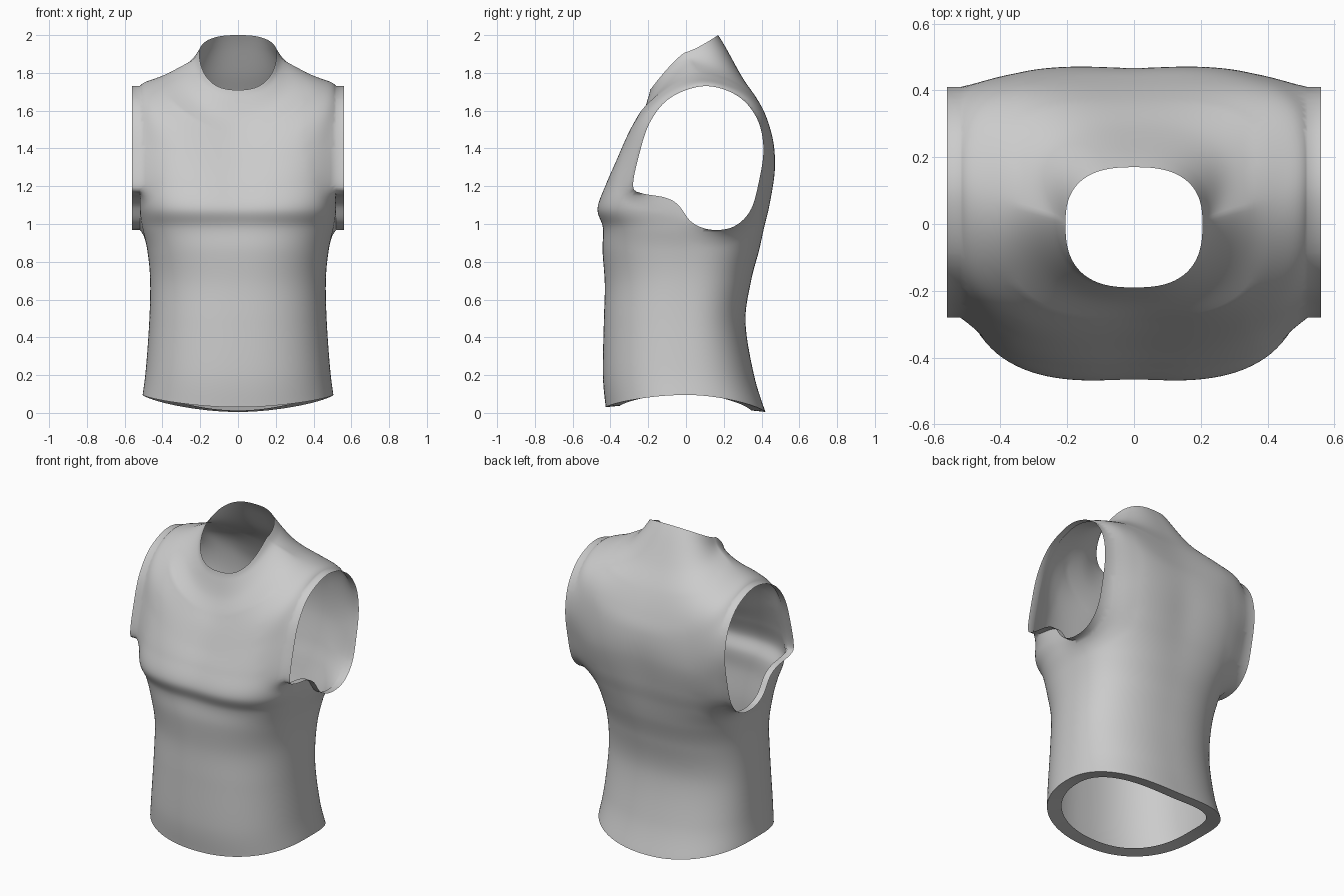
import bpy, bmesh, math
from mathutils import Vector

if "Cube" in bpy.data.objects:
    bpy.data.objects.remove(bpy.data.objects["Cube"])

SEG, SUB = 160, 9

# Body rings: front y, back y, half width, side y, front z, side z, back z, front and back squareness
RINGS = [
    (-.425, .42, .505, 0, .03, .095, .005, 2.4, 2.4),
    (-.44, .36, .488, 0, .2, .23, .2, 2.4, 2.4),
    (-.435, .315, .47, 0, .48, .48, .48, 2.4, 2.4),
    (-.43, .345, .465, 0, .68, .7, .7, 2.4, 2.5),
    (-.443, .388, .48, .01, .86, .86, .86, 2.6, 2.7),
    (-.443, .416, .507, .03, .98, .98, .98, 2.9, 3),
    (-.472, .445, .525, .05, 1.08, 1.09, 1.1, 3.3, 3.3),
    (-.43, .472, .535, .06, 1.2, 1.25, 1.28, 3.4, 3.8),
    (-.38, .465, .535, .08, 1.3, 1.5, 1.42, 3.2, 4),
    (-.33, .43, .535, .1, 1.4, 1.712, 1.53, 3, 4),
    (-.285, .37, .41, .07, 1.48, 1.777, 1.66, 3, 3.5),
    (-.235, .29, .3, .04, 1.57, 1.835, 1.79, 2.8, 3),
    (-.2, .21, .235, .02, 1.67, 1.872, 1.935, 2.6, 2.6),
    (-.19, .17, .205, 0, 1.71, 1.91, 2.0, 2.6, 2.6),
]
# Armhole outline seen from the side (y, z)
ARMHOLE = [(.1, 1.73), (-.08, 1.67), (-.19, 1.54), (-.25, 1.36), (-.28, 1.2),
           (-.235, 1.163), (-.11, 1.14), (-.04, 1.1), (.03, 1.01), (.13, .97),
           (.25, .985), (.34, 1.07), (.385, 1.22), (.41, 1.4), (.375, 1.56), (.27, 1.68)]


def spline(pts, sub, closed=False):
    """Catmull-Rom through tuples of any length."""
    n, out = len(pts), []
    get = (lambda i: pts[i % n]) if closed else (lambda i: pts[max(0, min(n - 1, i))])
    for i in range(n if closed else n - 1):
        for k in range(sub):
            t = k / sub
            out.append(tuple(
                .5 * (2 * b + (c - a) * t + (2 * a - 5 * b + 4 * c - d) * t * t
                      + (3 * b - a - 3 * c + d) * t ** 3)
                for a, b, c, d in zip(get(i - 1), get(i), get(i + 1), get(i + 2))))
    return out if closed else out + [pts[-1]]


def ring_point(ring, a):
    yf, yb, w, ys, zf, zs, zb, nf, nb = ring
    c, s = math.cos(a), math.sin(a)
    n, b, z_end = (nb, yb - ys, zb) if s > 0 else (nf, ys - yf, zf)
    r = (abs(c) ** n + abs(s) ** n) ** (-1 / n)
    x, y = w * r * c, ys + b * r * s
    # rings near the neck tilt almost straight, lower ones curve
    k = max(0, min(1, (w - .22) / .19))
    z = zs + (z_end - zs) * (k * s * s + (1 - k) * (r * abs(s)) ** 1.25)
    # shallow centre groove on the chest and the spine
    groove = math.exp(-(x / .12) ** 2) * math.exp(-((z - 1.2) / .25) ** 2)
    return Vector((x, y - .008 * groove * math.copysign(1, s), z))


outline = [Vector(p) for p in spline(ARMHOLE, 10, True)]


def nearest(p):
    """Closest outline point to a (y, z) position."""
    best, bd = None, 9
    for a, b in zip(outline, outline[1:] + outline[:1]):
        e = b - a
        q = a + e * max(0, min(1, (p - a).dot(e) / e.length_squared))
        d = (p - q).length_squared
        if d < bd:
            best, bd = q, d
    return best, math.sqrt(bd)


def inside(p):
    hit = False
    for a, b in zip(outline, outline[1:] + outline[:1]):
        if (a.y > p.y) != (b.y > p.y) and p.x < a.x + (p.y - a.y) / (b.y - a.y) * (b.x - a.x):
            hit = not hit
    return hit


# Torso shell lofted from hem to neck
bm = bmesh.new()
rows = [[bm.verts.new(ring_point(r, math.tau * k / SEG)) for k in range(SEG)]
        for r in spline(RINGS, SUB)]
# Inward hem flange
hem = [bm.verts.new((v.co.x * .84, v.co.y * .82, v.co.z + .008)) for v in rows[0]]
rows.insert(0, hem)
for lo, hi in zip(rows, rows[1:]):
    for k in range(SEG):
        j = (k + 1) % SEG
        bm.faces.new((lo[k], lo[j], hi[j], hi[k]))

# Open the armholes
def is_hole(f):
    c = f.calc_center_median()
    return abs(c.x) > .35 and .9 < c.z < 1.8 and inside(c.yz)

bmesh.ops.delete(bm, geom=[f for f in bm.faces if is_hole(f)], context='FACES')


def arm_edges():
    return [e for e in bm.edges if e.is_boundary
            and all(abs(v.co.x) > .35 and .9 < v.co.z < 1.8 for v in e.verts)]


# Pull the surface to the armhole outline
rim = {v for e in arm_edges() for v in e.verts}
near = []
for v in bm.verts:
    if abs(v.co.x) > .35 and .85 < v.co.z < 1.85:
        q, d = nearest(v.co.yz)
        side = math.copysign(1, v.co.x)
        if v in rim:
            v.co = (side * .52, q.x, q.y)
        elif d < .08:
            if abs(v.co.x) > .52:
                v.co.x = side * .52
            v.co.x += (side * .52 - v.co.x) * .6 * (1 - d / .08) ** 2
            near.append(v)
for _ in range(8):
    bmesh.ops.smooth_vert(bm, verts=near, factor=.5, use_axis_x=True, use_axis_y=True, use_axis_z=True)
bmesh.ops.remove_doubles(bm, verts=list(rim), dist=.004)

# Short straight sleeve bands
ext = bmesh.ops.extrude_edge_only(bm, edges=arm_edges())
for v in ext['geom']:
    if isinstance(v, bmesh.types.BMVert):
        v.co.x = math.copysign(.56, v.co.x)
bmesh.ops.recalc_face_normals(bm, faces=bm.faces[:])

mesh = bpy.data.meshes.new("torso_vest")
bm.to_mesh(mesh)
bm.free()
vest = bpy.data.objects.new("torso_vest", mesh)
bpy.context.collection.objects.link(vest)
bpy.context.view_layer.objects.active = vest
vest.select_set(True)
bpy.ops.object.shade_smooth_by_angle(angle=math.radians(60))
